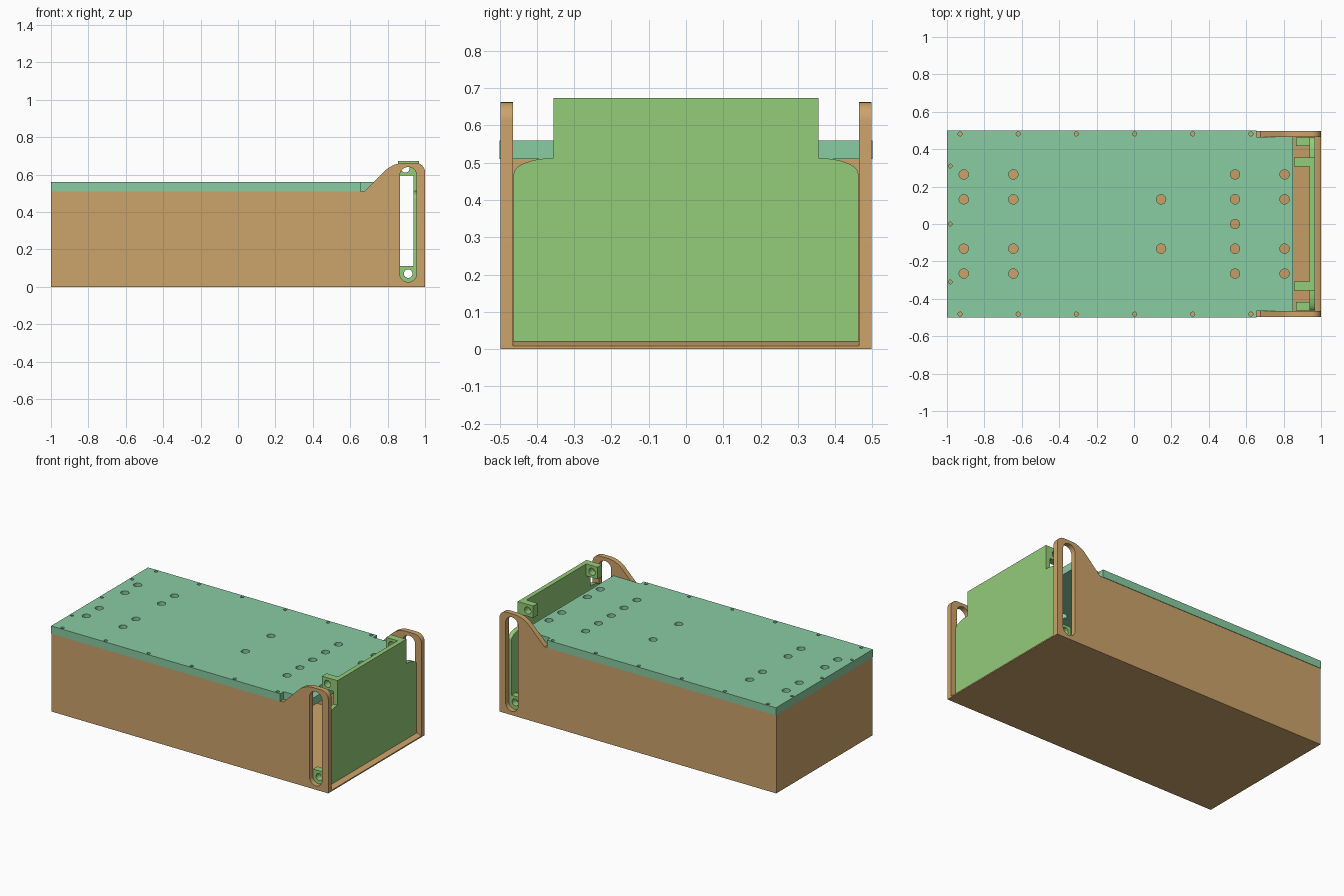
import bpy, bmesh, math

if "Cube" in bpy.data.objects:
    bpy.data.objects.remove(bpy.data.objects["Cube"])


def material(name, rgb):
    m = bpy.data.materials.new(name)
    m.diffuse_color = [(c / 255 / 12.92 if c < 11 else ((c / 255 + 0.055) / 1.055) ** 2.4) for c in rgb] + [1]
    m.use_nodes = True
    m.node_tree.nodes["Principled BSDF"].inputs["Base Color"].default_value = m.diffuse_color
    return m


BROWN = material("tan", (204, 163, 106))
TEAL = material("teal", (137, 204, 162))
GREEN = material("green", (148, 204, 122))

# Local profile (u, v) and depth w mapped to world axes
AXES = {"XY": lambda u, v, w: (u, v, w),
        "XZ": lambda u, v, w: (u, -w, v),
        "YZ": lambda u, v, w: (w, u, v)}


def arc(cx, cy, rx, ry, a0, a1, n=10):
    return [(cx + rx * math.cos(math.radians(a0 + (a1 - a0) * i / n)),
             cy + ry * math.sin(math.radians(a0 + (a1 - a0) * i / n))) for i in range(n + 1)]


def circle(cx, cy, r, n=24):
    return arc(cx, cy, r, r, 0, 360, n)[:-1]


def plate(name, loops, lo, hi, plane, mat):
    """Extruded flat outline; loops after the first are holes. lo..hi is along the world axis."""
    cu = bpy.data.curves.new(name, 'CURVE')
    cu.dimensions, cu.fill_mode, cu.extrude = '2D', 'BOTH', (hi - lo) / 2
    for loop in loops:
        s = cu.splines.new('POLY')
        s.points.add(len(loop) - 1)
        for p, (u, v) in zip(s.points, loop):
            p.co = (u, v, 0, 1)
        s.use_cyclic_u = True
    tmp = bpy.data.objects.new(name + "_tmp", cu)
    bpy.context.collection.objects.link(tmp)
    dg = bpy.context.evaluated_depsgraph_get()
    me = bpy.data.meshes.new_from_object(tmp.evaluated_get(dg))
    bpy.data.objects.remove(tmp)
    bm = bmesh.new()
    bm.from_mesh(me)
    bmesh.ops.remove_doubles(bm, verts=bm.verts, dist=1e-5)
    mid = (lo + hi) / 2 * (-1 if plane == "XZ" else 1)
    for v in bm.verts:
        v.co = AXES[plane](v.co.x, v.co.y, v.co.z + mid)
    bmesh.ops.recalc_face_normals(bm, faces=bm.faces)
    bm.to_mesh(me)
    bm.free()
    me.name = name
    me.materials.clear()
    me.materials.append(mat)
    me.shade_smooth()
    me.set_sharp_from_angle(angle=math.radians(30))
    ob = bpy.data.objects.new(name, me)
    bpy.context.collection.objects.link(ob)
    return ob


def rect(u0, v0, u1, v1):
    return [(u0, v0), (u1, v0), (u1, v1), (u0, v1)]


OUT, INN = 0.497, 0.464

# Side walls with raised ears and guide slots
wall = [(-1, 0), (1, 0)] + arc(0.95, 0.612, 0.05, 0.05, 0, 90) \
    + arc(0.89, 0.512, 0.15, 0.15, 90, 135) + [(0.675, 0.51), (-1, 0.51)]
slot = arc(0.91, 0.595, 0.045, 0.045, 0, 180, 16) + arc(0.91, 0.07, 0.045, 0.045, 180, 360, 16)
plate("front_wall", [wall, slot], -OUT, -INN, "XZ", BROWN)
plate("back_wall", [wall, slot], INN, OUT, "XZ", BROWN)

# Floor with a sloped sill, and closed end wall
plate("floor", [[(-1, 0), (1, 0), (1, 0.008), (0.97, 0.02), (-1, 0.02)]], -INN, INN, "XZ", BROWN)
plate("end_wall", [rect(-INN, 0.02, INN, 0.51)], -1, -0.967, "YZ", BROWN)

# Lid with large holes, and small screw holes along the edges
holes = []
for x, ys in ((-0.91, (0.132, 0.265)), (-0.645, (0.132, 0.265)), (0.145, (0.132,)),
              (0.54, (0.132, 0.265)), (0.805, (0.132, 0.265))):
    holes += [circle(x, s * y, 0.025) for y in ys for s in (-1, 1)]
holes.append(circle(0.54, 0, 0.025))
holes += [circle(-0.93 + 0.311 * i, s * 0.482, 0.011, 16) for i in range(6) for s in (-1, 1)]
holes += [circle(-0.982, y, 0.01, 16) for y in (-0.31, 0, 0.31)]
lid = [(-1, -0.5), (0.655, -0.5), (0.655, -INN), (0.85, -INN),
       (0.85, INN), (0.655, INN), (0.655, 0.5), (-1, 0.5)]
plate("lid", [lid] + holes, 0.51, 0.56, "XY", TEAL)

# Sliding door with rounded shoulders and a raised centre tab
half = [(0.462, 0.02)] + arc(0.355, 0.47, 0.107, 0.042, 0, 90, 14) + [(0.355, 0.673)]
door = half + [(-u, v) for u, v in reversed(half)]
plate("door", [door], 0.937, 0.967, "YZ", GREEN)

# Pivot lugs on the inner face of the door
upper = [rect(0.855, 0.595, 0.938, 0.673), circle(0.895, 0.633, 0.023)]
lower = [[(0.938, 0.022), (0.938, 0.11), (0.866, 0.11)] + arc(0.911, 0.067, 0.045, 0.045, 180, 270),
         circle(0.91, 0.07, 0.023)]
for side, s in (("front", -1), ("back", 1)):
    for name, loops, a, b in (("upper", upper, 0.308, 0.355), ("lower", lower, 0.418, 0.462)):
        plate(f"{side}_{name}_lug", loops, min(s * a, s * b), max(s * a, s * b), "XZ", GREEN)
